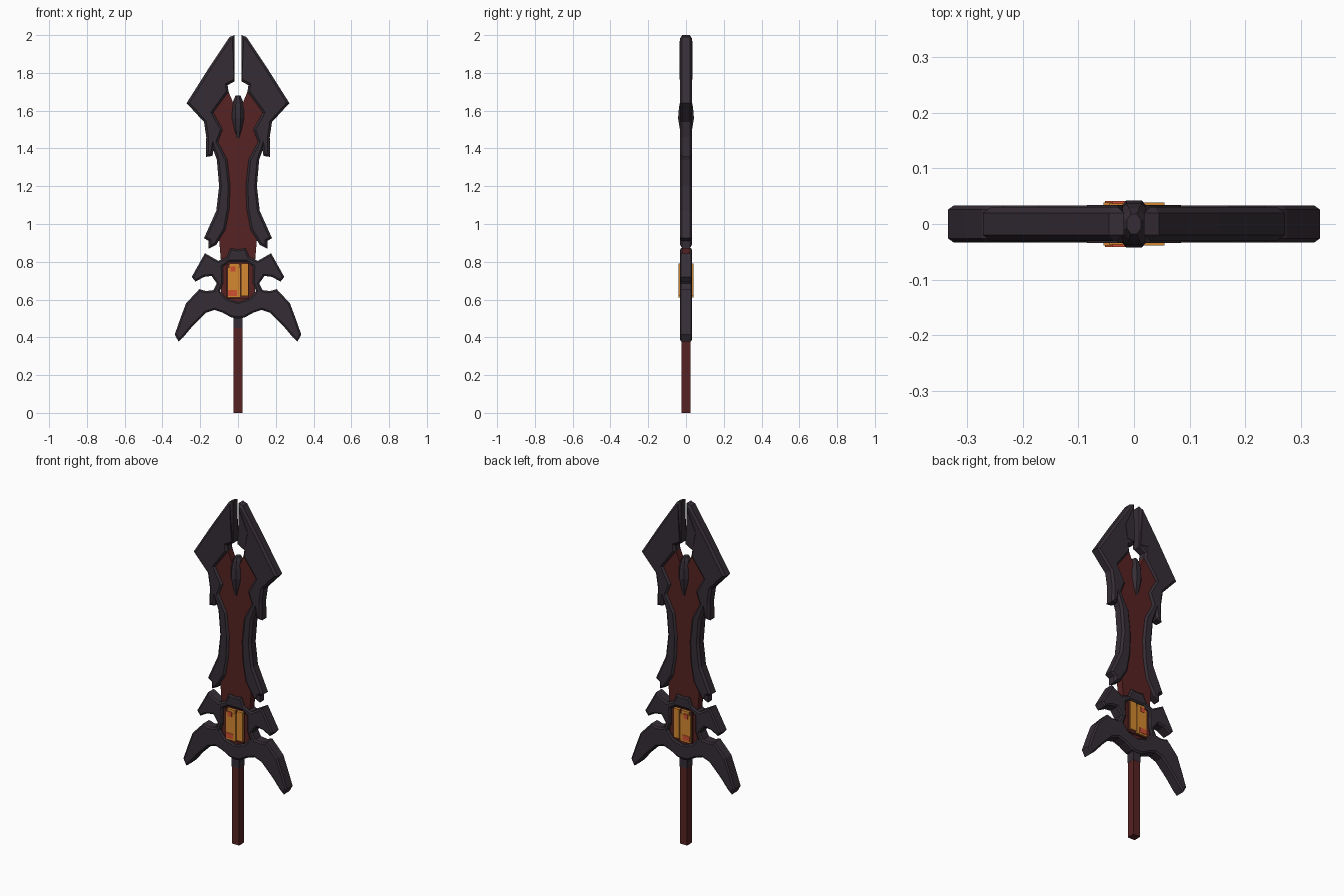
import bpy, bmesh, math

cube = bpy.data.objects.get("Cube")
if cube:
    bpy.data.objects.remove(cube, do_unlink=True)


def material(name, rgb):
    m = bpy.data.materials.new(name)
    m.use_nodes = True
    m.diffuse_color = (*rgb, 1)
    m.node_tree.nodes["Principled BSDF"].inputs["Base Color"].default_value = (*rgb, 1)
    return m


DARK = material("dark plum metal", (0.036, 0.027, 0.036))
RED = material("deep red", (0.095, 0.016, 0.016))
ORANGE = material("glowing orange", (0.66, 0.25, 0.03))
EMBER = material("ember red", (0.62, 0.08, 0.03))


def finish(name, bm, mat, mirror=False):
    bmesh.ops.recalc_face_normals(bm, faces=bm.faces)
    me = bpy.data.meshes.new(name)
    bm.to_mesh(me)
    bm.free()
    ob = bpy.data.objects.new(name, me)
    bpy.context.collection.objects.link(ob)
    me.materials.append(mat)
    if mirror:
        ob.modifiers.new("mirror", 'MIRROR')
    return ob


def slab(name, pts, depth, mat, chamfer=0, drop=0, mirror=False, seam=False):
    """Extrude an x-z outline to +-depth in y, with chamfered front and back rims."""
    bm = bmesh.new()
    edge = depth - drop
    rows = [[bm.verts.new((x, y, z)) for x, z in pts] for y in (-edge, edge)]
    caps = [bm.faces.new(r) for r in rows]
    n = len(pts)
    for i in range(n):
        j = (i + 1) % n
        if seam and pts[i][0] == 0 and pts[j][0] == 0:
            continue
        bm.faces.new((rows[0][i], rows[0][j], rows[1][j], rows[1][i]))
    bmesh.ops.recalc_face_normals(bm, faces=bm.faces)
    if chamfer:
        for cap in caps:
            side = math.copysign(depth, cap.calc_center_median().y)
            bmesh.ops.inset_region(bm, faces=[cap], thickness=chamfer, use_boundary=True,
                                   use_even_offset=True)
            for v in cap.verts:
                v.co.y = side
                if seam and abs(v.co.x) < chamfer * 1.4:
                    v.co.x = 0
    bmesh.ops.triangulate(bm, faces=[f for f in bm.faces if len(f.verts) > 4])
    return finish(name, bm, mat, mirror)


def symmetric(half):
    return half + [(-x, z) for x, z in reversed(half)]


def rect(x0, x1, z0, z1):
    return [(x0, z0), (x1, z0), (x1, z1), (x0, z1)]


# Split blade: prong, barb and lower edge in one outline per side
slab("blade_edges", [
    (0.018, 2.0), (0.045, 1.99), (0.155, 1.825), (0.272, 1.64), (0.18, 1.54),
    (0.168, 1.46), (0.17, 1.355), (0.135, 1.36), (0.13, 1.39), (0.112, 1.34),
    (0.10, 1.2), (0.115, 1.07), (0.18, 0.925), (0.155, 0.91), (0.155, 0.87),
    (0.115, 0.89), (0.065, 0.97), (0.045, 1.08), (0.04, 1.2), (0.055, 1.34),
    (0.105, 1.435), (0.08, 1.50), (0.13, 1.59), (0.05, 1.70), (0.055, 1.735),
    (0.018, 1.755)], 0.031, DARK, 0.012, 0.011, mirror=True)
slab("prong_plates", [(0.02, 1.765), (0.07, 1.77), (0.085, 1.85), (0.03, 1.97)],
     0.034, DARK, mirror=True)

# Red core running down the middle of the blade into the guard
slab("blade_core", symmetric([
    (0.025, 1.64), (0.05, 1.70), (0.135, 1.59), (0.09, 1.50), (0.108, 1.43),
    (0.07, 1.33), (0.06, 1.2), (0.07, 1.0), (0.10, 0.92), (0.09, 0.8),
    (0.09, 0.62), (0.03, 0.57)]), 0.021, RED)

# Guard with upper wings, sweeping horns and a central opening
slab("guard", [
    (0, 0.80), (0, 0.865), (0.04, 0.872), (0.06, 0.825), (0.105, 0.805), (0.175, 0.845),
    (0.20, 0.80), (0.245, 0.72), (0.225, 0.695), (0.18, 0.72), (0.14, 0.725),
    (0.112, 0.685), (0.13, 0.65), (0.17, 0.645), (0.205, 0.655), (0.275, 0.58),
    (0.305, 0.50), (0.335, 0.415), (0.315, 0.378), (0.29, 0.40), (0.24, 0.46),
    (0.17, 0.53), (0.125, 0.545), (0.08, 0.53), (0.035, 0.505), (0, 0.50),
    (0, 0.585), (0.06, 0.605), (0.095, 0.645), (0.078, 0.69), (0.08, 0.775),
    (0.045, 0.80)], 0.033, DARK, 0.009, 0.007, mirror=True, seam=True)

# Glowing panels in the guard, seen on both faces
slab("panel_bed", rect(-0.06, 0.058, 0.606, 0.785), 0.03, RED)
slab("wide_panel", rect(-0.055, 0.012, 0.61, 0.77), 0.039, ORANGE)
slab("narrow_panel", rect(0.017, 0.055, 0.62, 0.79), 0.039, ORANGE)
slab("panel_cap", rect(-0.045, 0.008, 0.77, 0.79), 0.037, ORANGE)
slab("lower_ember", rect(-0.052, -0.005, 0.62, 0.65), 0.041, EMBER)
slab("upper_ember", rect(-0.04, -0.012, 0.748, 0.776), 0.041, EMBER)

# Faceted spindle gem between the prongs
bm = bmesh.new()
rings = []
for z, rx, ry in [(1.43, 0.008, 0.015), (1.50, 0.026, 0.032), (1.56, 0.036, 0.042),
                  (1.62, 0.035, 0.037), (1.66, 0.022, 0.028), (1.68, 0.013, 0.018)]:
    corners = [(1, -0.4), (1, 0.4), (0.4, 1), (-0.4, 1),
               (-1, 0.4), (-1, -0.4), (-0.4, -1), (0.4, -1)]
    rings.append([bm.verts.new((rx * a, ry * b, z)) for a, b in corners])
for lo, hi in zip(rings, rings[1:]):
    for i in range(8):
        j = (i + 1) % 8
        bm.faces.new((lo[i], lo[j], hi[j], hi[i]))
bm.faces.new(rings[0])
bm.faces.new(rings[-1])
finish("spindle_gem", bm, DARK)

# Square grip and its dark collar
slab("grip", rect(-0.023, 0.023, 0, 0.45), 0.023, RED)
slab("grip_collar", rect(-0.024, 0.024, 0.45, 0.52), 0.024, DARK)
